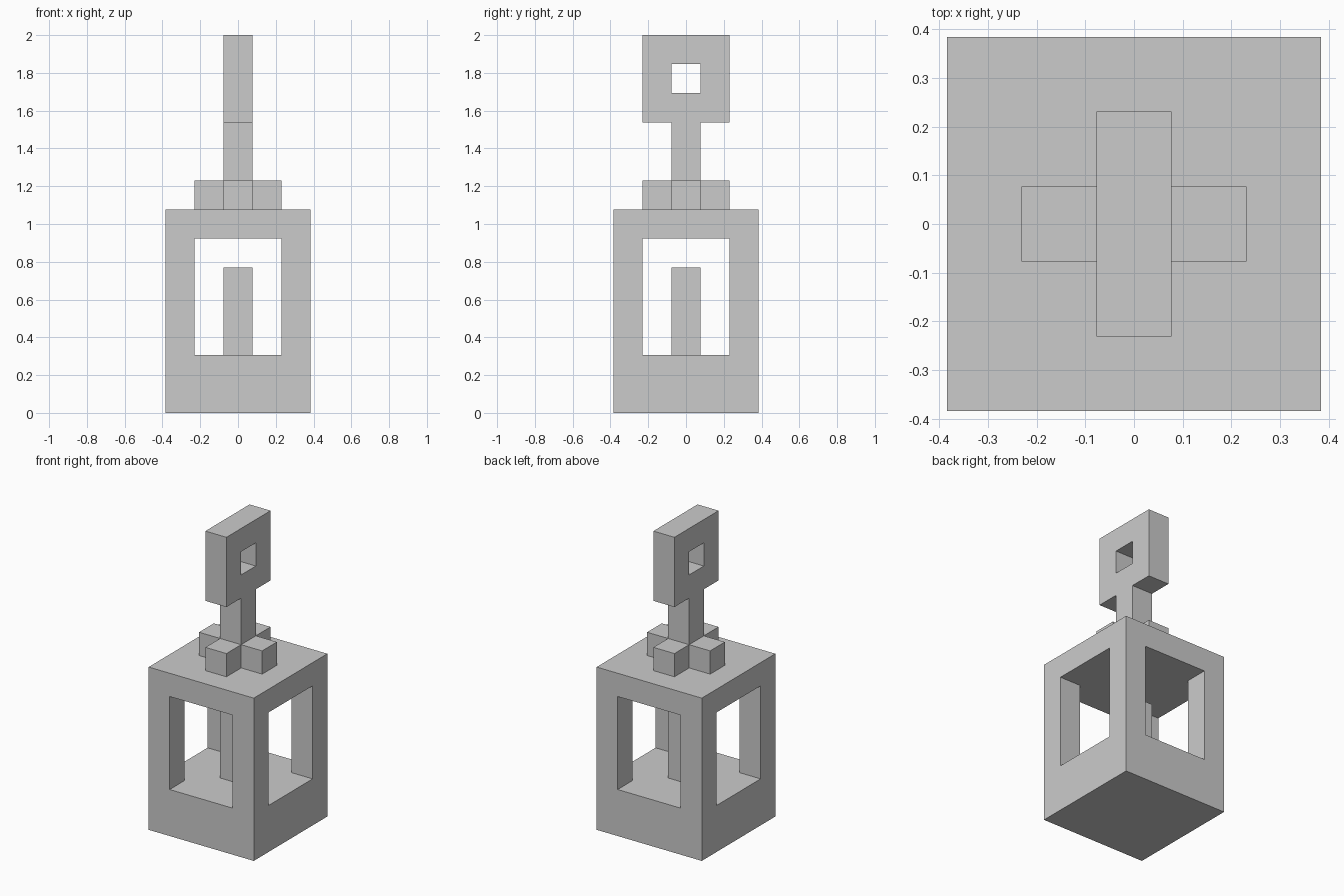
import bpy
import bmesh
from mathutils import Vector

if "Cube" in bpy.data.objects:
    bpy.data.objects.remove(bpy.data.objects["Cube"])

U = 2 / 13  # block size: the model is 13 blocks tall


def prism(name, points, sweep):
    """Closed prism from an outline (in blocks) pushed along a vector."""
    bm = bmesh.new()
    face = bm.faces.new([bm.verts.new(Vector(p) * U) for p in points])
    out = bmesh.ops.extrude_face_region(bm, geom=[face])
    moved = [g for g in out["geom"] if isinstance(g, bmesh.types.BMVert)]
    bmesh.ops.translate(bm, verts=moved, vec=Vector(sweep) * U)
    bmesh.ops.recalc_face_normals(bm, faces=bm.faces)
    mesh = bpy.data.meshes.new(name)
    bm.to_mesh(mesh)
    bm.free()
    ob = bpy.data.objects.new(name, mesh)
    bpy.context.collection.objects.link(ob)
    return ob


def box(name, hx, hy, z0, z1):
    outline = [(-hx, -hy, z0), (hx, -hy, z0), (hx, hy, z0), (-hx, hy, z0)]
    return prism(name, outline, (0, 0, z1 - z0))


def cross(name, w, r, z0, z1):
    """Plus-shaped block: arm half-width w, reach r."""
    quarter = [(r, -w), (r, w), (w, w)]
    outline = []
    for _ in range(4):
        outline += [(x, y, z0) for x, y in quarter]
        quarter = [(-y, x) for x, y in quarter]
    return prism(name, outline, (0, 0, z1 - z0))


def cut(target, cutter):
    mod = target.modifiers.new("cut", "BOOLEAN")
    mod.operation = "DIFFERENCE"
    mod.solver = "EXACT"
    mod.object = cutter
    bpy.context.view_layer.objects.active = target
    bpy.ops.object.modifier_apply(modifier=mod.name)
    bpy.data.objects.remove(cutter)


# Lantern housing: solid base and roof, four corner posts
housing = box("lantern_housing", 2.5, 2.5, 0, 7)
cut(housing, cross("window_cutter", 1.5, 4, 2, 6))

# Candle standing on the floor
box("candle", 0.5, 0.5, 2, 5)

# Cross-shaped crown on the roof
cross("roof_crown", 0.5, 1.5, 7, 8)

# Stem and square hanging ring, cut from one plate
half = [(0.5, 8), (0.5, 10), (1.5, 10), (1.5, 13)]
side = half + [(-y, z) for y, z in reversed(half)]
handle = prism("hanging_ring", [(-0.5, y, z) for y, z in side], (1, 0, 0))
cut(handle, box("ring_hole_cutter", 1, 0.5, 11, 12))
